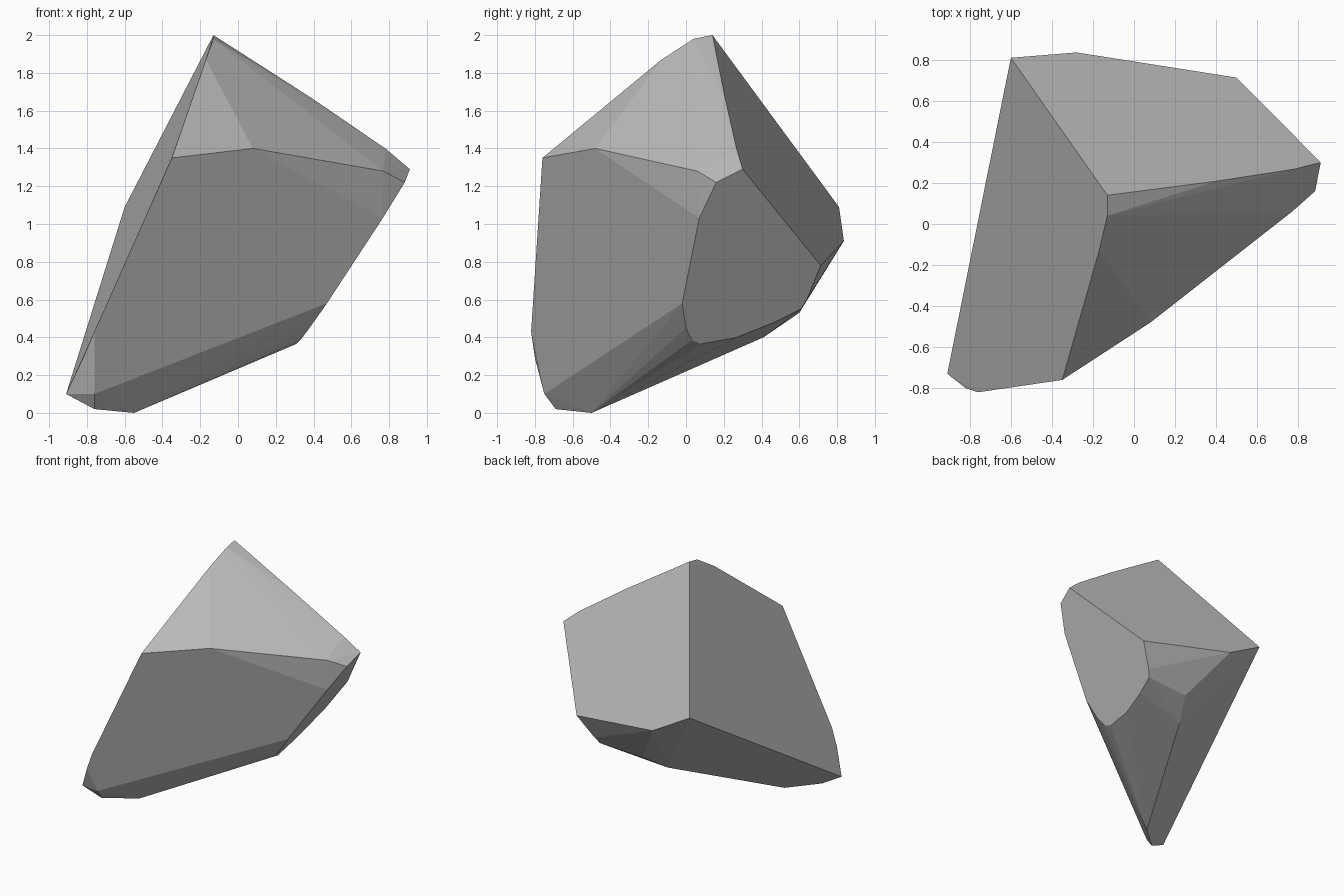
import bpy, bmesh, math

if "Cube" in bpy.data.objects:
    bpy.data.objects.remove(bpy.data.objects["Cube"])


def on_side(y, z):
    # point on the flat right-hand cut of the stone
    return (0.91 + (-0.067 * (y - 0.3) + 0.311 * (z - 1.29)) / 0.454, y, z)


def on_back(x, z):
    # point on the large sloping back facet
    return (x, 0.14 - (0.330 * (x + 0.13) + 0.772 * (z - 2)) / 1.280, z)


# Peak and ridge
corners = [(-0.13, 0.14, 2.0), (-0.13, 0.04, 1.98), (-0.17, -0.13, 1.87)]
corners += [on_back(x, z) for x, z in
            [(0.40, 1.66), (0.62, 1.51), (0.78, 1.40), (0.91, 1.29),
             (-0.60, 1.09), (-0.28, 0.91), (0.50, 0.78)]]

# Front shoulder and left edge
corners += [(-0.35, -0.76, 1.35), (0.08, -0.48, 1.40), (0.77, 0.06, 1.28),
            (-0.76, -0.82, 0.43), (-0.82, -0.80, 0.29), (-0.91, -0.73, 0.10)]

# Rim of the right-hand cut
corners += [on_side(y, z) for y, z in
            [(0.16, 1.22), (0.07, 1.03), (-0.02, 0.58), (0.0, 0.45),
             (0.03, 0.385), (0.08, 0.365), (0.27, 0.40), (0.47, 0.48),
             (0.61, 0.55), (0.64, 0.60)]]

# Foot and underside
corners += [(-0.76, -0.75, 0.10), (-0.76, -0.69, 0.02), (-0.55, -0.50, 0.0),
            (-0.12, 0.41, 0.40), (-0.02, 0.60, 0.53)]

# Stone: hull of the corners with nearly flat facets merged
bm = bmesh.new()
for co in corners:
    bm.verts.new(co)
hull = bmesh.ops.convex_hull(bm, input=bm.verts[:])
loose = [v for v in bm.verts if not v.link_faces]
bmesh.ops.delete(bm, geom=loose, context='VERTS')
bmesh.ops.dissolve_limit(bm, angle_limit=math.radians(2.5),
                         verts=bm.verts[:], edges=bm.edges[:])
bmesh.ops.recalc_face_normals(bm, faces=bm.faces[:])

mesh = bpy.data.meshes.new("stone")
bm.to_mesh(mesh)
bm.free()
stone = bpy.data.objects.new("stone", mesh)
bpy.context.collection.objects.link(stone)

grey = bpy.data.materials.new("stone grey")
grey.diffuse_color = (0.5, 0.5, 0.5, 1.0)
grey.use_nodes = True
grey.node_tree.nodes["Principled BSDF"].inputs["Base Color"].default_value = grey.diffuse_color
mesh.materials.append(grey)
